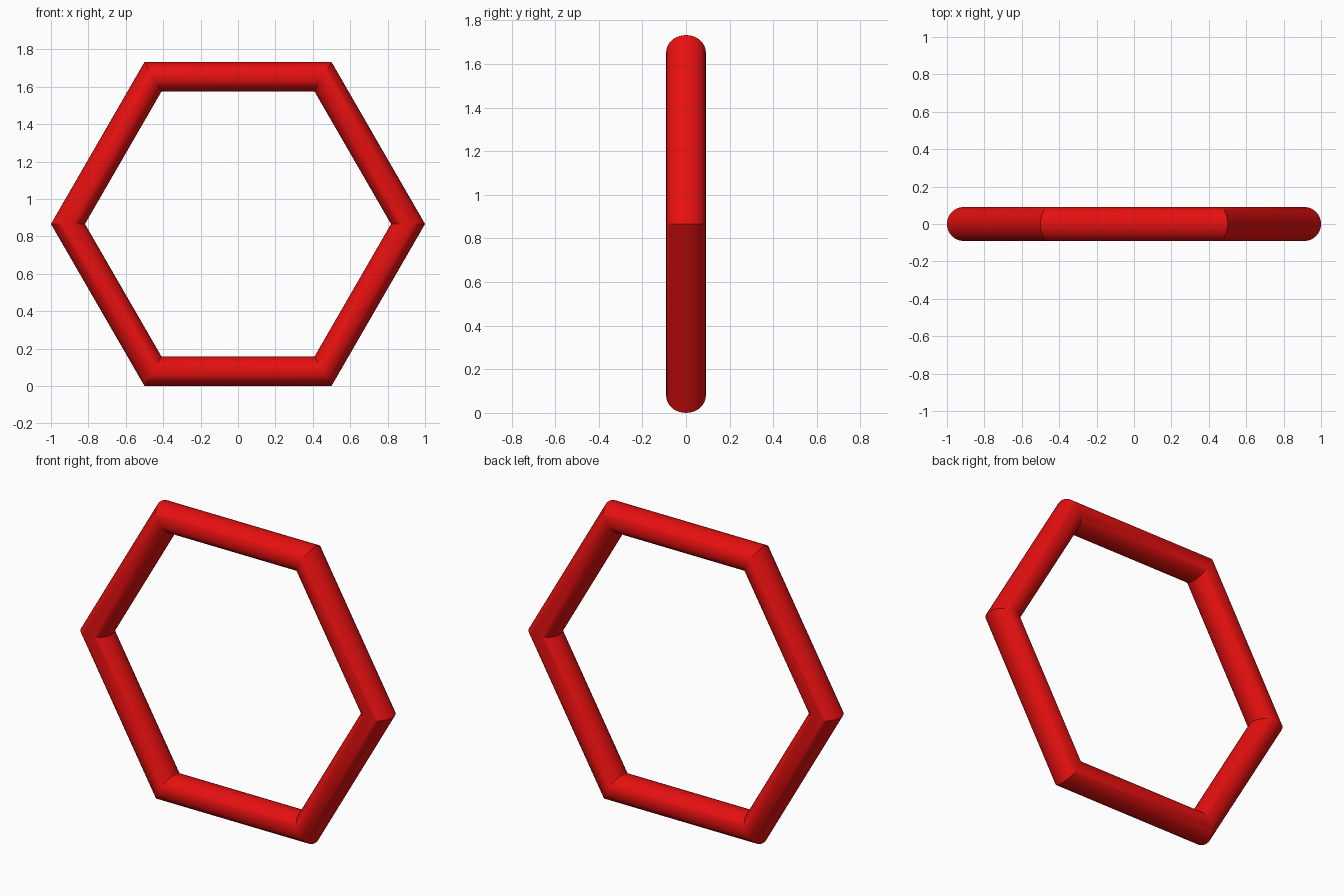
import bpy, math

if "Cube" in bpy.data.objects:
    bpy.data.objects.remove(bpy.data.objects["Cube"])

# Hexagonal ring: a torus with six straight segments, stood upright
R, r = 1 / 1.1, 0.1 / 1.1
bpy.ops.mesh.primitive_torus_add(
    major_segments=6, minor_segments=32, major_radius=R, minor_radius=r,
    location=(0, 0, math.cos(math.pi / 6)), rotation=(math.pi / 2, 0, 0))
ring = bpy.context.object
ring.name = "hexagonal_ring"

# Round tubes stay smooth, the six mitred corners stay sharp
bpy.ops.object.shade_smooth_by_angle(angle=math.radians(30))

# Red finish
red = bpy.data.materials.new("red")
red.diffuse_color = (0.8, 0.005, 0.005, 1)
red.use_nodes = True
red.node_tree.nodes["Principled BSDF"].inputs["Base Color"].default_value = red.diffuse_color
ring.data.materials.append(red)
